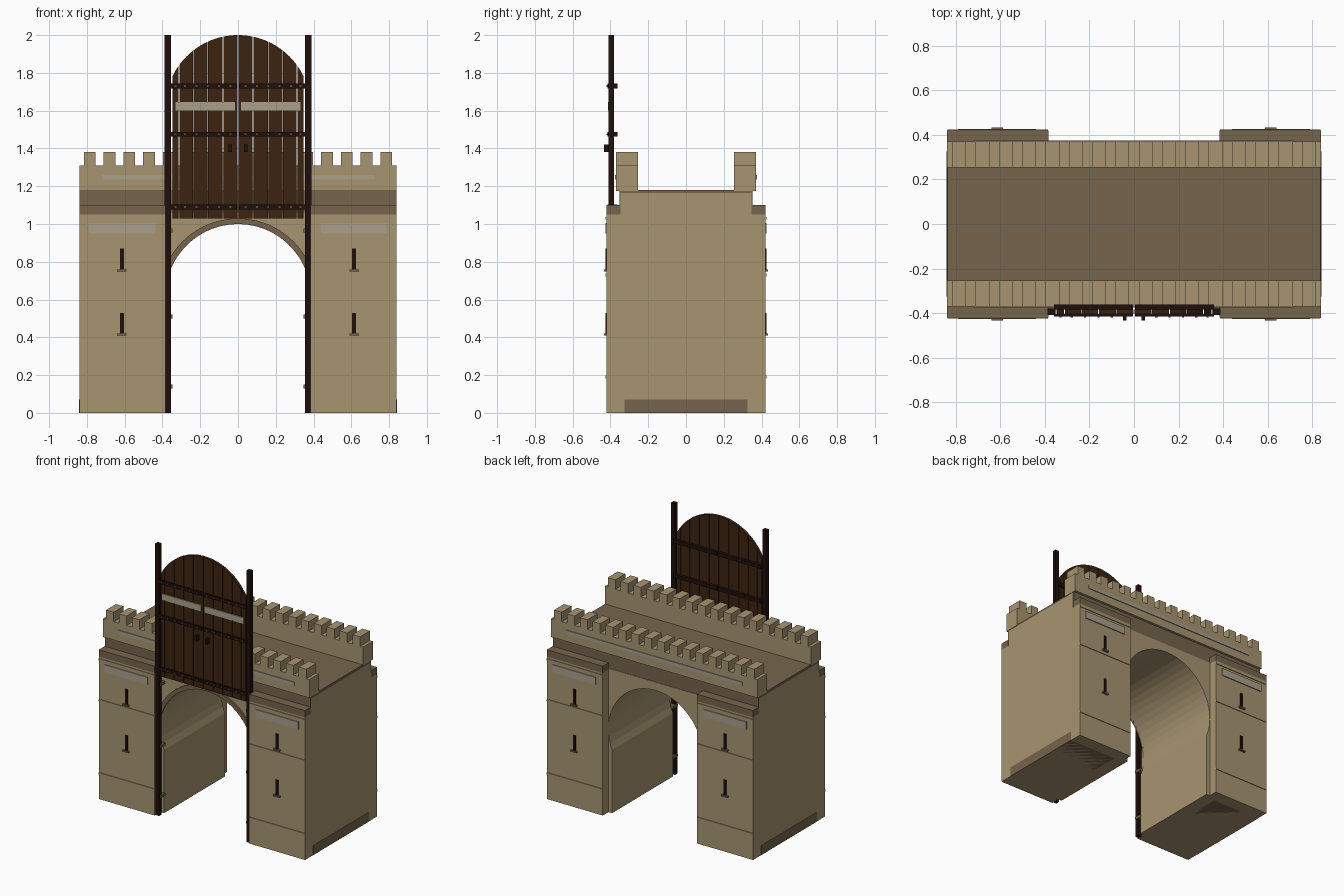
import bpy, bmesh, math

if "Cube" in bpy.data.objects:
    bpy.data.objects.remove(bpy.data.objects["Cube"])


def mat(name, r, g, b):
    m = bpy.data.materials.new(name)
    m.diffuse_color = (r, g, b, 1)
    m.use_nodes = True
    m.node_tree.nodes["Principled BSDF"].inputs["Base Color"].default_value = m.diffuse_color
    return m


STONE = mat("tan stone", .39, .30, .165)
DARK = mat("dark stone", .18, .13, .072)
WOOD = mat("gate wood", .046, .017, .005)
IRON = mat("dark iron", .014, .0048, .004)
PALE = mat("pale plaque", .40, .35, .26)
STUD = mat("stud metal", .13, .075, .035)


def finish(bm, name, m):
    bmesh.ops.recalc_face_normals(bm, faces=bm.faces)
    me = bpy.data.meshes.new(name)
    bm.to_mesh(me)
    bm.free()
    me.materials.append(m)
    ob = bpy.data.objects.new(name, me)
    bpy.context.collection.objects.link(ob)
    return ob


def boxes(name, m, *specs):
    """Each spec is (x0, x1, y0, y1, z0, z1)."""
    bm = bmesh.new()
    for x0, x1, y0, y1, z0, z1 in specs:
        vs = bmesh.ops.create_cube(bm, size=1)["verts"]
        for v in vs:
            v.co.x = x0 if v.co.x < 0 else x1
            v.co.y = y0 if v.co.y < 0 else y1
            v.co.z = z0 if v.co.z < 0 else z1
    return finish(bm, name, m)


def mirror(specs, x=True, y=False):
    """Add copies of box specs mirrored over x and/or y."""
    out = list(specs)
    if x:
        out += [(-b, -a, c, d, e, f) for a, b, c, d, e, f in out]
    if y:
        out += [(a, b, -d, -c, e, f) for a, b, c, d, e, f in out]
    return out


def extrude(name, m, profiles, y0, y1):
    """Extrude closed x-z outlines along y."""
    bm = bmesh.new()
    for pts in profiles:
        f = bm.faces.new([bm.verts.new((x, y0, z)) for x, z in pts])
        ext = bmesh.ops.extrude_face_region(bm, geom=[f])["geom"]
        for v in ext:
            if isinstance(v, bmesh.types.BMVert):
                v.co.y = y1
    return finish(bm, name, m)


R, ZC, JAMB = .385, .615, .355

# Towers, with a dark plinth showing at the outer ends
boxes("towers", STONE, *mirror([(.385, .84, -.42, .42, 0, 1.05)]))
boxes("plinths", DARK, *mirror([(.45, .842, -.325, .325, -0.0, .07)]))

# Middle wall with horseshoe arch
a0 = -math.acos(JAMB / R)
N = 32
arc = []
for i in range(N + 1):
    a = a0 + (math.pi - 2 * a0) * i / N
    arc.append((R * math.cos(a), ZC + R * math.sin(a)))
extrude("arch_wall", STONE,
        [[(JAMB, 0)] + arc + [(-JAMB, 0), (-.5, 0), (-.5, 1.06), (.5, 1.06), (.5, 0)]],
        -.355, .355)

# Dark trim ring on the front of the arch
angles = [math.pi * i / 28 for i in range(29)]
ring = [(R * math.cos(a), ZC + R * math.sin(a)) for a in angles]
ring += [((R + .03) * math.cos(a), ZC + (R + .03) * math.sin(a)) for a in reversed(angles)]
extrude("arch_trim", DARK, [ring], -.367, -.35)

# Upper body, dark deck band and tower ledges
boxes("upper_body", STONE, (-.84, .84, -.348, .348, 1.05, 1.165))
boxes("deck_band", DARK, (-.838, .838, -.352, .352, 1.05, 1.18))
boxes("tower_ledges", DARK, *mirror([(.385, .84, .35, .42, 1.05, 1.1)], y=True))

# Parapets and merlons
boxes("parapets", STONE, *mirror([(-.84, .84, .255, .37, 1.175, 1.31)], x=False, y=True))
merlons = []
for i in range(16):
    x = (i - 7.5) * .1047
    merlons.append((x - .031, x + .031, .255, .37, 1.31, 1.38))
boxes("merlons", STONE, *mirror(merlons, x=False, y=True))

# Pale plaques on towers and parapets
boxes("wall_plaques", PALE, *mirror([(.44, .79, .42, .427, .95, 1.005)], y=True))
boxes("parapet_plaques", PALE,
      *mirror([(-.72, .72, .37, .376, 1.235, 1.26)], x=False, y=True))

# Thin stone courses on the tower faces
boxes("courses", STONE,
      *mirror([(.387, .838, .42, .425, z - .007, z + .007) for z in (.19, .73, 1.03)], y=True))

# Arrow slits with sills
boxes("arrow_slits", IRON,
      *mirror([(.604, .624, .42, .427, z, z + .11) for z in (.42, .76)], y=True))
boxes("slit_sills", DARK,
      *mirror([(.589, .64, .42, .434, z - .011, z) for z in (.42, .76)], y=True))

# Gate rails and their wall brackets
boxes("gate_rails", IRON, *mirror([(.356, .388, -.41, -.38, 0, 2)]))
boxes("rail_brackets", DARK,
      *mirror([(.348, .386, -.402, -.35, z - .01, z + .01) for z in (.14, .51, .965)]))

# Raised gate: planks following a round top
edges = [0, .08, .16, .237, .312, .348]
GAP, GZ = .002, 2 - R
planks = []
for s in (-1, 1):
    for a, b in zip(edges, edges[1:]):
        a, b = a + GAP, b - GAP
        top = [(b + (a - b) * i / 4) for i in range(5)]
        pts = [(a, 1.03), (b, 1.03)] + [(x, GZ + math.sqrt(R * R - x * x)) for x in top]
        planks.append([(s * x, z) for x, z in pts])
extrude("gate_planks", WOOD, planks, -.405, -.384)

# Iron bands on both faces, studs, handles and plaques
bands = (1.09, 1.475, 1.73)
boxes("gate_bands", IRON, *mirror(
    [(.004, .36, y0, y1, z - .013, z + .013)
     for z in bands for y0, y1 in ((-.416, -.404), (-.385, -.362))]))
boxes("gate_studs", STUD, *mirror(
    [(x - .005, x + .005, -.421, -.415, z - .005, z + .005)
     for z in bands for x in (.04, .1, .16, .22, .28, .33)]))
boxes("gate_handles", IRON, *mirror([(.033, .05, -.434, -.404, 1.38, 1.42)]))
boxes("gate_plaques", PALE, *mirror([(.015, .332, -.412, -.404, 1.6, 1.645)]))
